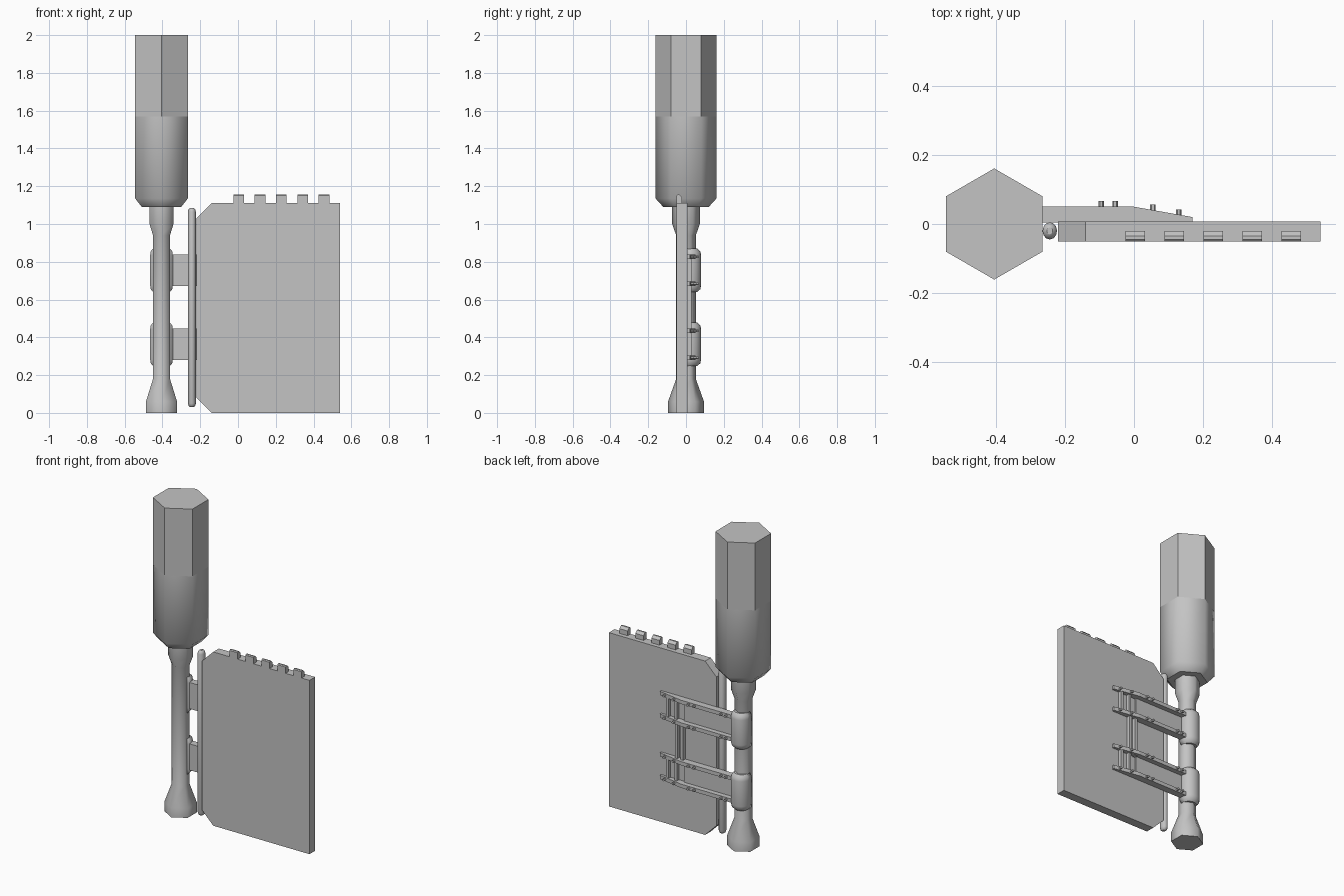
import bpy, bmesh, math
from mathutils import Vector

if "Cube" in bpy.data.objects:
    bpy.data.objects.remove(bpy.data.objects["Cube"], do_unlink=True)

grey = bpy.data.materials.new("plain grey")
grey.use_nodes = True
GREY = (0.55, 0.55, 0.55, 1)
grey.diffuse_color = GREY
grey.node_tree.nodes["Principled BSDF"].inputs["Base Color"].default_value = GREY

POST_X = -0.405


def finish(name, bm):
    bmesh.ops.recalc_face_normals(bm, faces=bm.faces)
    mesh = bpy.data.meshes.new(name)
    bm.to_mesh(mesh)
    bm.free()
    mesh.materials.append(grey)
    obj = bpy.data.objects.new(name, mesh)
    bpy.context.collection.objects.link(obj)
    return obj


def loft(name, rings, smooth=True):
    """Skin a stack of closed rings, with crisp flat end caps."""
    bm = bmesh.new()
    loops = [[bm.verts.new(p) for p in ring] for ring in rings]
    n = len(loops[0])
    for a, b in zip(loops, loops[1:]):
        for i in range(n):
            j = (i + 1) % n
            bm.faces.new((a[i], a[j], b[j], b[i])).smooth = smooth
    for ring in (loops[0], loops[-1]):
        cap = bm.faces.new(ring)
        for edge in cap.edges:
            edge.smooth = False
    return finish(name, bm)


def hex_ring(radius, z):
    angles = [math.radians(30 + 60 * i) for i in range(6)]
    return [(POST_X + radius * math.cos(a), radius * math.sin(a), z) for a in angles]


def prism(name, outline, offset, depth):
    """Extrude a closed outline of 3D points along a depth vector."""
    base = [Vector(p) + Vector(offset) for p in outline]
    return loft(name, [base, [p + Vector(depth) for p in base]], smooth=False)


def box(name, x0, x1, y0, y1, z0, z1):
    outline = [(x0, y0, z0), (x1, y0, z0), (x1, y1, z0), (x0, y1, z0)]
    return prism(name, outline, (0, 0, 0), (0, 0, z1 - z0))


# Post: faceted head, softened lower head, then the shaft with neck and flared foot
loft("post_head", [hex_ring(0.161, 1.57), hex_ring(0.161, 2.0)], smooth=False)
loft("post_head_base", [hex_ring(r, z) for r, z in
                        ((0.12, 1.09), (0.161, 1.135), (0.161, 1.57))])
loft("post_shaft", [hex_ring(r, z) for r, z in
                    ((0.095, 0), (0.095, 0.06), (0.052, 0.18),
                     (0.052, 0.94), (0.073, 1.0), (0.073, 1.1))])

# Panel with clipped corners on the hinge side
panel = [(0.54, 0), (0.54, 1.11), (-0.14, 1.11), (-0.22, 1.03), (-0.22, 0.08), (-0.14, 0)]
prism("panel", [(x, -0.05, z) for x, z in panel], (0, 0, 0), (0, 0.057, 0))

# Row of teeth along the top edge
tooth = [(0, -0.05, 1.1), (0, -0.05, 1.15), (0, -0.045, 1.155),
         (0, -0.035, 1.155), (0, -0.02, 1.14), (0, -0.02, 1.1)]
for i in range(5):
    prism(f"top_tooth_{i + 1}", tooth, (-0.025 + 0.113 * i, 0, 0), (0.057, 0, 0))


# Rounded hinge rod beside the panel
def rod_ring(size, z):
    angles = [2 * math.pi * i / 12 for i in range(12)]
    return [(-0.244 + 0.021 * size * math.cos(a), -0.02 + 0.025 * size * math.sin(a), z)
            for a in angles]


rod = [(0.4, 0.03), (0.8, 0.036), (1, 0.05)]
rod += [(s, 1.115 - z) for s, z in reversed(rod)]
loft("hinge_rod", [rod_ring(s, z) for s, z in rod])


# Half sleeve that wraps the back of the post
def sleeve_ring(size, z):
    angles = [math.pi * i / 10 for i in range(11)]
    return [(POST_X + 0.06 * size * math.cos(a), 0.08 * size * math.sin(a) ** 0.7, z)
            for a in angles[1:-1]] + [(POST_X + s * 0.06 * size, 0, z) for s in (-1, 1)]


def bolt(name, x, z):
    ring = [(x + 0.008 * math.cos(math.pi * i / 3), 0, z + 0.008 * math.sin(math.pi * i / 3))
            for i in range(6)]
    y = 0.05 - max(0, x) * 0.18
    prism(name, ring, (0, y - 0.01, 0), (0, 0.026, 0))


arm = [(-0.37, 0.005, 0), (0.17, 0.005, 0), (0.17, 0.02, 0), (0.0, 0.05, 0), (-0.37, 0.05, 0)]
for label, mid in (("lower", 0.363), ("upper", 0.755)):
    sleeve = [(0.75, -0.115), (0.95, -0.1), (1, -0.08), (1, 0.08), (0.95, 0.1), (0.75, 0.115)]
    loft(f"{label}_sleeve", [sleeve_ring(s, mid + z) for s, z in sleeve])
    # Channel bracket: web, two tapered flanges, cross bars and bolts
    box(f"{label}_bracket_web", -0.37, 0.0, 0.005, 0.018, mid - 0.08, mid + 0.08)
    for side, z in (("bottom", mid - 0.072), ("top", mid + 0.072)):
        prism(f"{label}_{side}_flange", arm, (0, 0, z - 0.012), (0, 0, 0.024))
        for i, x in enumerate((-0.32, -0.285, -0.095, -0.055, 0.055, 0.13)):
            bolt(f"{label}_{side}_bolt_{i + 1}", x, z)
    for i, x in enumerate((0.045, 0.105)):
        box(f"{label}_cross_bar_{i + 1}", x, x + 0.018, 0.006, 0.028, mid - 0.07, mid + 0.07)

# Tie bars linking the two brackets
for i, x in enumerate((0.0, 0.04)):
    box(f"tie_bar_{i + 1}", x, x + 0.018, 0.005, 0.03, 0.42, 0.69)
